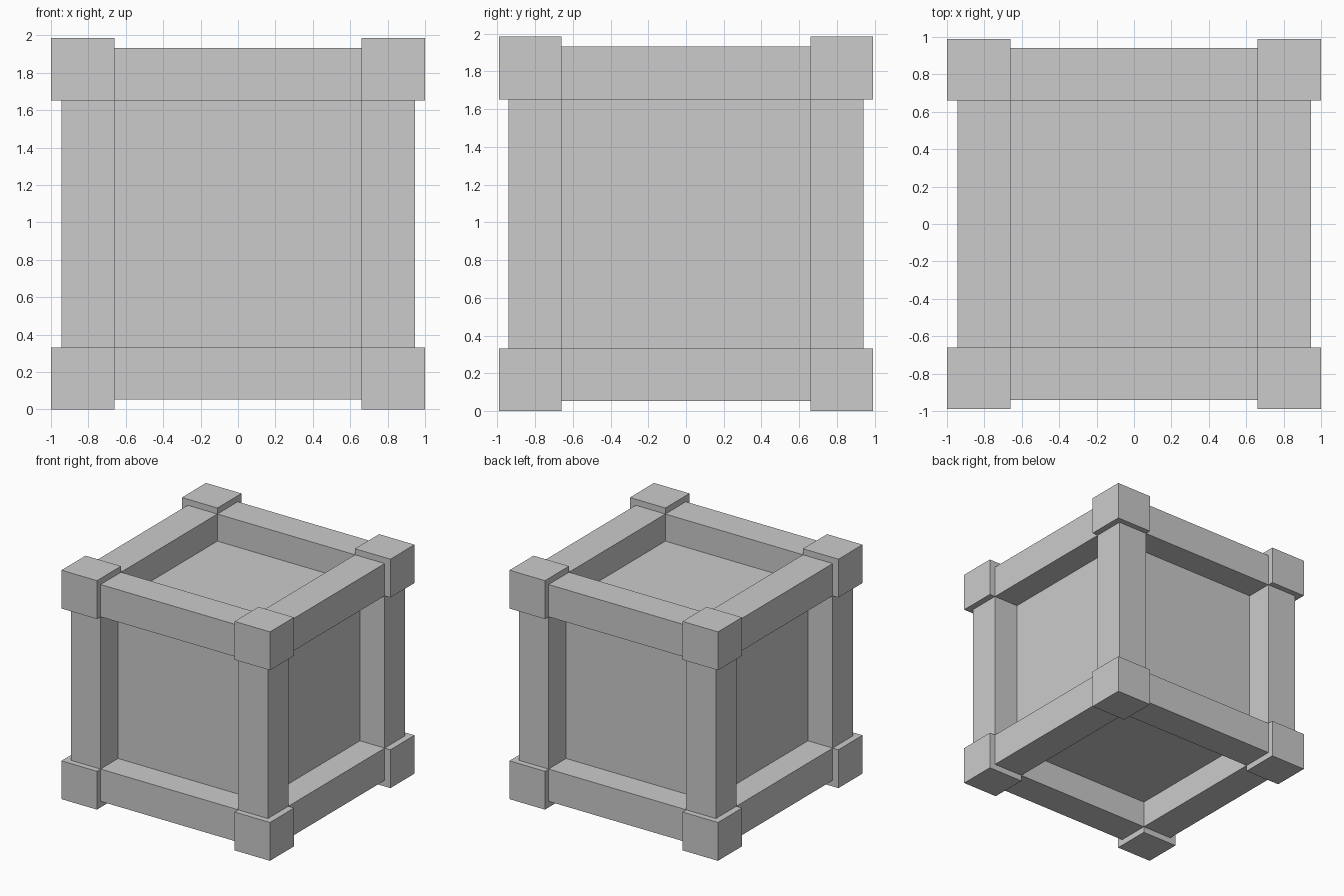
import bpy
from itertools import product

if "Cube" in bpy.data.objects:
    bpy.data.objects.remove(bpy.data.objects["Cube"])

CENTRE_Z = 0.9925
OUTER = (1.0, 0.99, 0.9925)    # corner block outer faces
BEAM = (0.945, 0.94, 0.94)     # beam outer faces
INNER = (0.66, 0.66, 0.66)     # inner edge of beams and blocks
PANEL = (0.708, 0.70, 0.705)   # recessed panel faces


def box(name, lo, hi):
    """Axis-aligned box, coordinates relative to the crate centre."""
    centre = [(a + b) / 2 for a, b in zip(lo, hi)]
    centre[2] += CENTRE_Z
    bpy.ops.mesh.primitive_cube_add(size=1, location=centre)
    ob = bpy.context.object
    ob.name = name
    ob.scale = [abs(b - a) for a, b in zip(lo, hi)]
    bpy.ops.object.transform_apply(location=False, rotation=False, scale=True)
    return ob


# Recessed panels as one closed core
box("crate_panels", [-p for p in PANEL], PANEL)

# Eight corner blocks
for s in product((-1, 1), repeat=3):
    box("corner_block",
        [s[i] * INNER[i] for i in range(3)],
        [s[i] * OUTER[i] for i in range(3)])

# Twelve frame beams, four along each axis
for axis, name in enumerate(("width_beam", "depth_beam", "corner_post")):
    for signs in product((-1, 1), repeat=2):
        s = list(signs)
        s.insert(axis, 0)
        lo = [s[i] * INNER[i] for i in range(3)]
        hi = [s[i] * BEAM[i] for i in range(3)]
        lo[axis], hi[axis] = -INNER[axis], INNER[axis]
        box(name, lo, hi)
